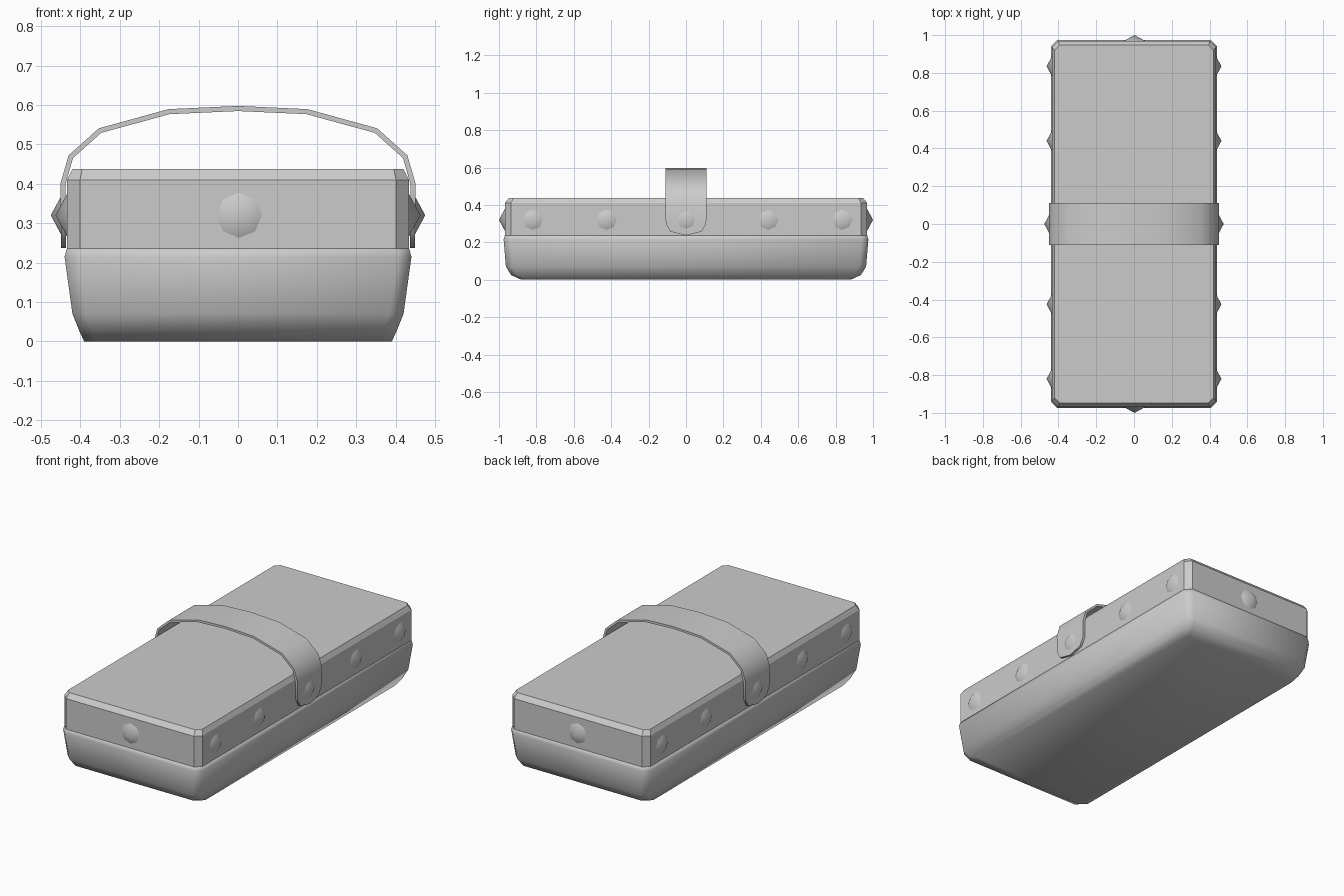
import bpy, bmesh
from math import pi, radians
from mathutils import Matrix, Vector

if "Cube" in bpy.data.objects:
    bpy.data.objects.remove(bpy.data.objects["Cube"])


def finish(bm, name, angle):
    bmesh.ops.recalc_face_normals(bm, faces=bm.faces)
    me = bpy.data.meshes.new(name)
    bm.to_mesh(me)
    bm.free()
    ob = bpy.data.objects.new(name, me)
    bpy.context.collection.objects.link(ob)
    bpy.ops.object.select_all(action='DESELECT')
    ob.select_set(True)
    bpy.context.view_layer.objects.active = ob
    if angle:
        bpy.ops.object.shade_smooth_by_angle(angle=radians(angle))
    return ob


def loft(name, levels, angle):
    """Stack rectangles with cut corners: (z, half x, half y, corner cut)."""
    bm = bmesh.new()
    rings = []
    for z, x, y, c in levels:
        plan = [(x, y - c), (x - c, y), (c - x, y), (-x, y - c),
                (-x, c - y), (c - x, -y), (x - c, -y), (x, c - y)]
        rings.append([bm.verts.new((px, py, z)) for px, py in plan])
    for a, b in zip(rings, rings[1:]):
        for i in range(8):
            j = (i + 1) % 8
            bm.faces.new((a[i], a[j], b[j], b[i]))
    bm.faces.new(rings[0])
    bm.faces.new(rings[-1])
    return finish(bm, name, angle)


def stud(name, pos, direction):
    bm = bmesh.new()
    d = Vector(direction)
    turn = d.to_track_quat('Z', 'Y').to_matrix().to_4x4()
    bmesh.ops.create_cone(bm, cap_ends=True, segments=8, radius1=0.063, radius2=0, depth=0.034,
                          matrix=Matrix.Translation(Vector(pos) + d * 0.012) @ turn)
    bmesh.ops.remove_doubles(bm, verts=bm.verts, dist=0.0001)
    finish(bm, name, 60)


# Soft lower shell and hard-edged upper box
loft("lower_shell", [(0, 0.39, 0.88, 0.03), (0.025, 0.402, 0.935, 0.035), (0.07, 0.42, 0.963, 0.035),
                     (0.215, 0.44, 0.975, 0.035), (0.24, 0.433, 0.968, 0.033)], 80)
loft("upper_box", [(0.23, 0.434, 0.969, 0.033), (0.41, 0.434, 0.969, 0.033),
                   (0.437, 0.42, 0.947, 0.025)], 0)

# Studs along the sides and on both ends
for side in (-1, 1):
    for y in (-0.82, -0.425, 0.44, 0.835):
        stud("side_stud", (side * 0.434, y, 0.32), (side, 0, 0))
    stud("strap_stud", (side * 0.446, 0, 0.32), (side, 0, 0))
    stud("end_stud", (0.003, side * 0.971, 0.32), (0, side, 0))

# Arched strap with tapered ends: x, z, half width, tip drop
half = [(0.443, 0.257, 0.083, 0.02), (0.443, 0.30, 0.108, 0), (0.444, 0.40, 0.11, 0),
        (0.424, 0.469, 0.11, 0), (0.35, 0.535, 0.11, 0), (0.175, 0.583, 0.11, 0)]
path = half + [(0, 0.591, 0.11, 0)] + [(-x, z, w, d) for x, z, w, d in reversed(half)]
bm = bmesh.new()
rows = [[bm.verts.new((x, -w, z)), bm.verts.new((x, 0, z - d)), bm.verts.new((x, w, z))]
        for x, z, w, d in path]
for a, b in zip(rows, rows[1:]):
    for i in range(2):
        bm.faces.new((a[i], a[i + 1], b[i + 1], b[i]))
strap = finish(bm, "strap", 0)
mod = strap.modifiers.new("thickness", 'SOLIDIFY')
mod.thickness = 0.013
mod.offset = 0
bpy.ops.object.modifier_apply(modifier=mod.name)
bpy.ops.object.shade_smooth_by_angle(angle=radians(50))
